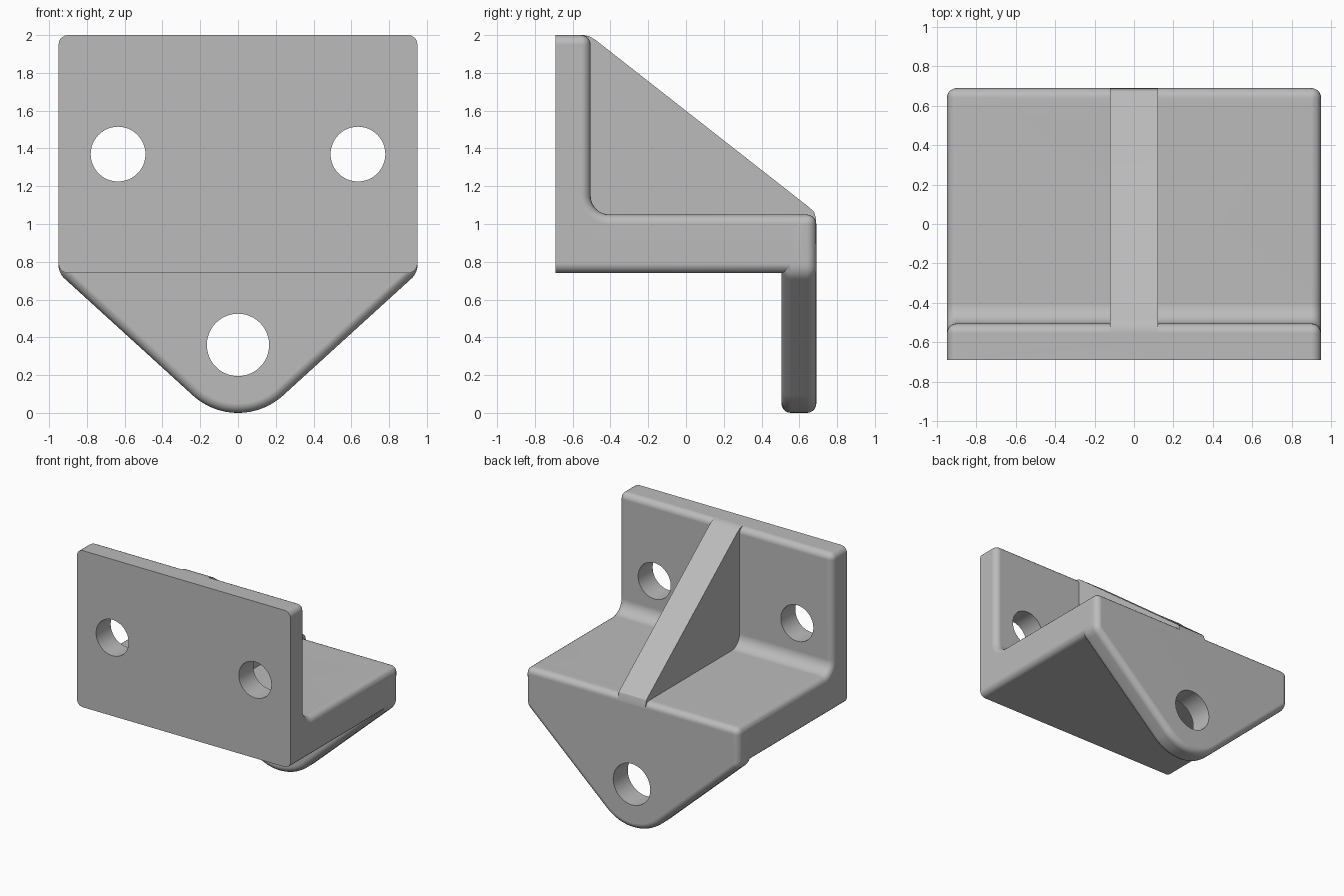
import bpy, bmesh, math
from mathutils import Vector

if "Cube" in bpy.data.objects:
    bpy.data.objects.remove(bpy.data.objects["Cube"], do_unlink=True)

W, FRONT, BACK = 0.95, -0.69, 0.69      # half width and depth limits
BASE, SHELF, TOP = 0.74, 1.05, 2.0      # heights
THICK, ROUND = 0.185, 0.05
PLATE = FRONT + THICK                   # inner face of the plate
END = 0.6                               # shelf end, buried in the tab

steel = bpy.data.materials.new("plain grey")
steel.use_nodes = True
GREY = (0.5, 0.5, 0.5, 1)
steel.diffuse_color = GREY
steel.node_tree.nodes["Principled BSDF"].inputs["Base Color"].default_value = GREY


def arc(cx, cy, r, a0, a1, n):
    angles = [math.radians(a0 + (a1 - a0) * i / n) for i in range(n + 1)]
    return [(cx + r * math.cos(a), cy + r * math.sin(a)) for a in angles]


def prism(name, points, depth, rounded=None):
    """Extrude a 3D outline along depth and round the chosen sharp edges."""
    bm = bmesh.new()
    face = bm.faces.new([bm.verts.new(p) for p in points])
    new = bmesh.ops.extrude_face_region(bm, geom=[face])["geom"]
    bmesh.ops.translate(bm, vec=Vector(depth),
                        verts=[v for v in new if isinstance(v, bmesh.types.BMVert)])
    bmesh.ops.recalc_face_normals(bm, faces=bm.faces)
    if rounded:
        edges = [e for e in bm.edges if e.calc_face_angle(0) > 0.5 and rounded(e)]
        bmesh.ops.bevel(bm, geom=edges, offset=ROUND, segments=5, profile=0.5,
                        affect='EDGES', clamp_overlap=False)
    mesh = bpy.data.meshes.new(name)
    bm.to_mesh(mesh)
    bm.free()
    mesh.materials.append(steel)
    obj = bpy.data.objects.new(name, mesh)
    bpy.context.collection.objects.link(obj)
    return obj


def at_y(edge, y):
    return all(abs(v.co.y - y) < 1e-4 for v in edge.verts)


def combine(target, other, operation):
    mod = target.modifiers.new(operation.title(), 'BOOLEAN')
    mod.operation, mod.solver, mod.object = operation, 'EXACT', other
    bpy.context.view_layer.objects.active = target
    bpy.ops.object.modifier_apply(modifier=mod.name)
    bpy.data.objects.remove(other, do_unlink=True)


# Upright plate and shelf as one L section with a filleted inner corner
fillet = arc(PLATE + 0.1, SHELF + 0.1, 0.1, 180, 270, 8)
section = [(FRONT, BASE), (FRONT, TOP), (PLATE, TOP)] + fillet + [(END, SHELF), (END, BASE)]
bracket = prism("bracket", [(-W, y, z) for y, z in section], (2 * W, 0, 0),
                lambda e: not at_y(e, FRONT) and not at_y(e, END))

# Hanging tab that tapers to a rounded lug
outline = [(-W, SHELF), (-W, BASE)] + arc(0, 0.355, 0.355, 228, 312, 24) + [(W, BASE), (W, SHELF)]
tab = prism("hanging_tab", [(x, BACK - THICK, z) for x, z in outline], (0, THICK, 0),
            lambda e: True)
combine(bracket, tab, 'UNION')

# Sloping centre rib
profile = [(-0.6, 0.9), (-0.6, TOP), (-0.54, TOP), (-0.51, 1.993), (-0.48, 1.975),
           (0.65, 1.09), (0.678, 1.065), (0.688, 1.03), (0.688, 0.9)]
rib = prism("centre_rib", [(-0.123, y, z) for y, z in profile], (0.246, 0, 0))
combine(bracket, rib, 'UNION')

# Bolt holes through the plate and the pin hole through the tab
for name, x, z, r, y in (("left_bolt_hole", 0.635, 1.37, 0.145, FRONT - 0.1),
                         ("right_bolt_hole", -0.635, 1.37, 0.145, FRONT - 0.1),
                         ("pin_hole", 0, 0.36, 0.165, BACK - THICK - 0.1)):
    ring = arc(x, z, r, 0, 360, 48)[:-1]
    cutter = prism(name, [(px, y, pz) for px, pz in ring], (0, THICK + 0.2, 0))
    cutter.hide_render = True
    combine(bracket, cutter, 'DIFFERENCE')

# Smooth rounds with crisp flat faces
bpy.ops.object.select_all(action='DESELECT')
bracket.select_set(True)
bpy.context.view_layer.objects.active = bracket
bpy.ops.object.shade_smooth_by_angle(angle=math.radians(30))
bracket.modifiers.new("Flat normals", 'WEIGHTED_NORMAL').keep_sharp = True
